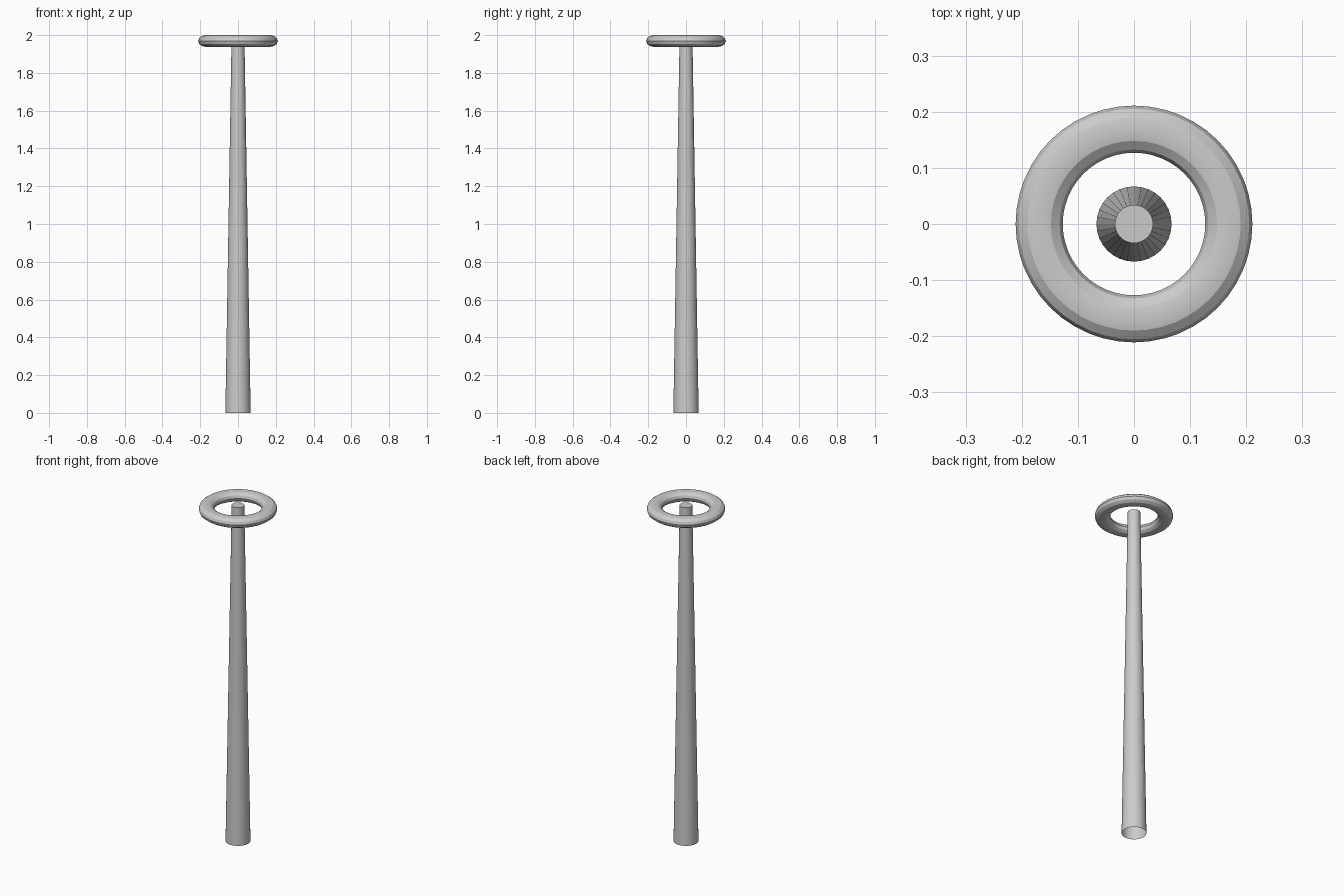
import bpy, bmesh
from math import radians

if "Cube" in bpy.data.objects:
    bpy.data.objects.remove(bpy.data.objects["Cube"])

# Tapered pole: 32 flat sides, closed top, open bottom
HEIGHT = 1.99
bpy.ops.mesh.primitive_cone_add(vertices=32, radius1=0.067, radius2=0.034, depth=HEIGHT,
                                location=(0, 0, HEIGHT / 2))
pole = bpy.context.object
pole.name = "pole"
bm = bmesh.new()
bm.from_mesh(pole.data)
bmesh.ops.delete(bm, geom=[f for f in bm.faces if f.normal.z < -0.9], context='FACES_ONLY')
bm.to_mesh(pole.data)
bm.free()

# Slightly flattened ring floating around the pole top
bpy.ops.mesh.primitive_torus_add(major_segments=48, minor_segments=12,
                                 major_radius=0.169, minor_radius=0.042,
                                 location=(0, 0, 1.969))
ring = bpy.context.object
ring.name = "top_ring"
ring.scale.z = 0.031 / 0.042
bpy.ops.object.transform_apply(location=False, rotation=False, scale=True)
bpy.ops.object.shade_smooth_by_angle(angle=radians(25))
